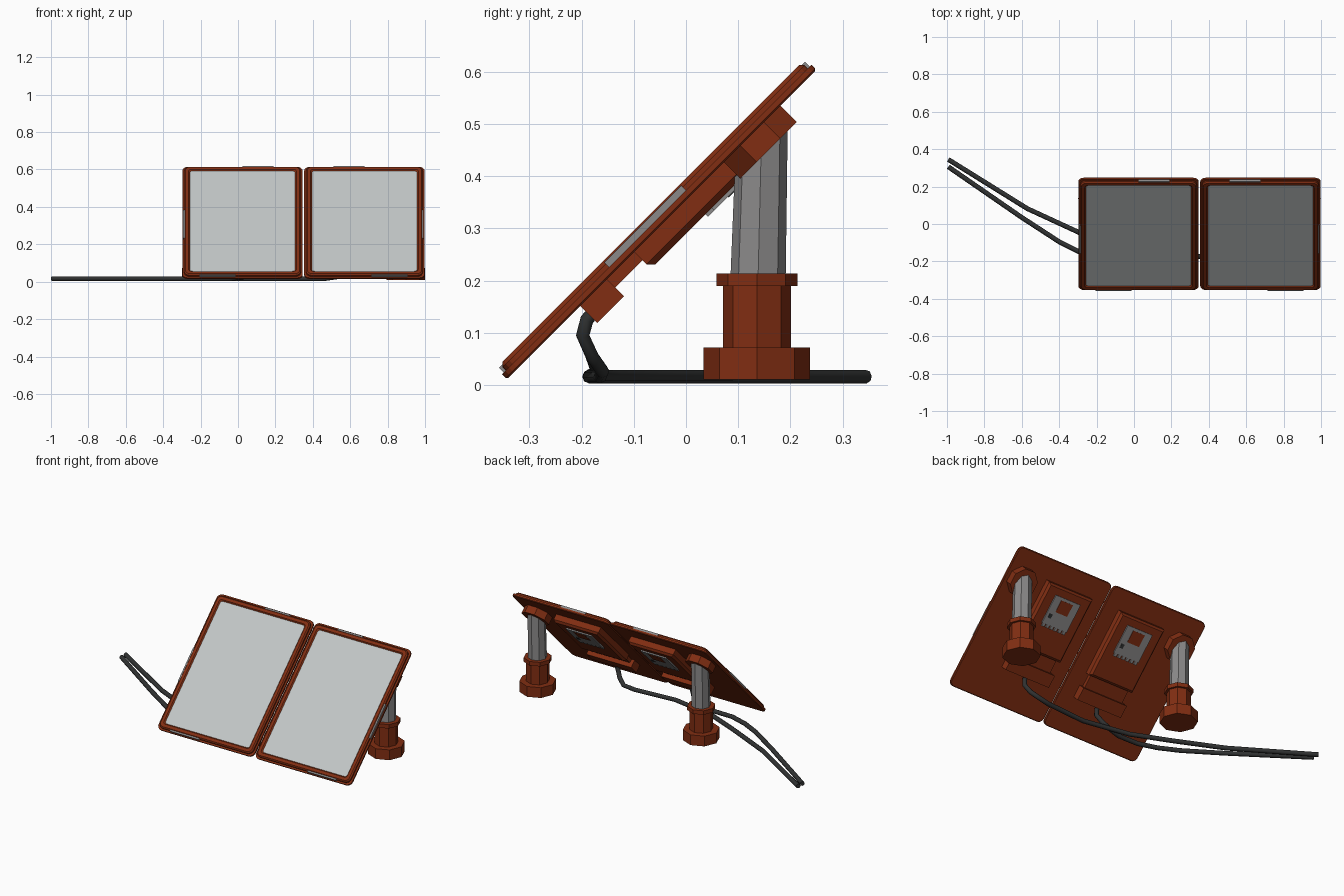
import bpy, bmesh, math
from mathutils import Vector

if "Cube" in bpy.data.objects:
    bpy.data.objects.remove(bpy.data.objects["Cube"])

R2 = math.sqrt(2)
MID = 0.35            # the pair of panels mirrors about this x


def material(name, rgb):
    m = bpy.data.materials.new(name)
    m.diffuse_color = (*rgb, 1)
    m.use_nodes = True
    m.node_tree.nodes["Principled BSDF"].inputs["Base Color"].default_value = m.diffuse_color
    return m


RUST = material("rust orange", (0.22, 0.027, 0.006))
GLASS = material("pale glass", (0.54, 0.57, 0.57))
STEEL = material("steel grey", (0.26, 0.255, 0.255))
BLACK = material("cable black", (0.03, 0.032, 0.032))


def tilt(x, v, w):
    """Panel space to world: v runs up the 45 degree slope, w is its normal."""
    return Vector((x, (v - w) / R2, (v + w) / R2))


def loft(name, loops, mat, closed=False):
    """Skin a list of equal loops; caps the ends, or joins them into a ring."""
    bm = bmesh.new()
    rows = [[bm.verts.new(p) for p in loop] for loop in loops]
    n = len(rows[0])
    pairs = list(zip(rows, rows[1:]))
    if closed:
        pairs.append((rows[-1], rows[0]))
    else:
        bm.faces.new(rows[0])
        bm.faces.new(rows[-1])
    for a, b in pairs:
        for i in range(n):
            j = (i + 1) % n
            bm.faces.new((a[i], a[j], b[j], b[i]))
    bmesh.ops.recalc_face_normals(bm, faces=bm.faces)
    me = bpy.data.meshes.new(name)
    bm.to_mesh(me)
    bm.free()
    me.materials.append(mat)
    ob = bpy.data.objects.new(name, me)
    bpy.context.collection.objects.link(ob)
    return ob


def round_rect(x0, x1, v0, v1, r, w, inset=0.0, seg=4):
    pts = []
    r = max(r - inset, 0.014)
    x0, x1, v0, v1 = x0 + inset, x1 - inset, v0 + inset, v1 - inset
    for k, (cx, cv) in enumerate(((x1 - r, v1 - r), (x0 + r, v1 - r),
                                  (x0 + r, v0 + r), (x1 - r, v0 + r))):
        for i in range(seg + 1):
            a = math.pi / 2 * (k + i / seg)
            pts.append(tilt(cx + r * math.cos(a), cv + r * math.sin(a), w))
    return pts


def box(name, x0, x1, v0, v1, w0, w1, mat, ch=0.0):
    """Box in panel space; ch chamfers the edge of its back (low w) side."""
    def rect(w, i):
        return [tilt(*p, w) for p in ((x0 + i, v0 + i), (x1 - i, v0 + i),
                                      (x1 - i, v1 - i), (x0 + i, v1 - i))]
    loops = [rect(w1, 0), rect(w0 + ch, 0)]
    if ch:
        loops.append(rect(w0, ch))
    else:
        loops[1] = rect(w0, 0)
    return loft(name, loops, mat)


def octagon(x, y, z, r):
    return [Vector((x + r * math.cos(i * math.pi / 4),
                    y + r * math.sin(i * math.pi / 4), z)) for i in range(8)]


V0, V1 = -0.235, 0.604
for s, side in ((-1, "left"), (1, "right")):
    def span(a, b):
        return sorted((MID + s * a, MID + s * b))

    # panel: back plate, raised frame and glass
    x0, x1 = span(0.004, 0.648)
    back = [round_rect(x0, x1, V0, V1, 0.03, w, i)
            for i, w in ((0.004, 0.250), (0, 0.254), (0, 0.264))]
    loft(side + "_back_plate", back, RUST)
    ring = [round_rect(x0, x1, V0, V1, 0.04, w, i)
            for i, w in ((0.010, 0.263), (0.010, 0.273), (0.017, 0.280),
                         (0.034, 0.280), (0.041, 0.273), (0.041, 0.263))]
    loft(side + "_frame", ring, RUST, closed=True)
    loft(side + "_glass", [round_rect(x0, x1, V0, V1, 0.04, w, 0.039)
                           for w in (0.262, 0.2735)], GLASS)

    # grey clips let into the rim: outer side, top and bottom
    a, b = span(0.625, 0.643)
    box(side + "_side_clip", a, b, 0.055, 0.264, 0.262, 0.277, STEEL)
    a, b = span(0.160, 0.326)
    box(side + "_top_clip", a, b, V1 - 0.022, V1 - 0.005, 0.262, 0.277, STEEL)
    a, b = span(0.363, 0.555)
    box(side + "_bottom_clip", a, b, V0 + 0.005, V0 + 0.022, 0.262, 0.277, STEEL)

    # housing on the back with cable block
    hx = MID + s * 0.25
    box(side + "_housing_base", hx - 0.13, hx + 0.13, -0.02, 0.49, 0.228, 0.252, RUST)
    box(side + "_housing", hx - 0.15, hx + 0.15, 0.110, 0.49, 0.205, 0.252, RUST, 0.012)
    box(side + "_cable_block", hx - 0.15, hx + 0.15, -0.036, 0.036, 0.204, 0.252, RUST)

    # grey control plate with square cover, small socket and ridges
    box(side + "_control_plate", hx - 0.085, hx + 0.085, 0.275, 0.44, 0.198, 0.21, STEEL)
    box(side + "_control_cover", hx - 0.04, hx + 0.04, 0.355, 0.425, 0.196, 0.2, RUST)
    box(side + "_control_socket", hx + 0.048, hx + 0.068, 0.312, 0.337, 0.196, 0.2, BLACK)
    for i in range(6):
        rx = hx - 0.08 + i * 0.028
        box(side + "_control_ridge", rx, rx + 0.018, 0.258, 0.276, 0.198, 0.21, STEEL)

    # leg: octagonal foot, sleeve, collar, shaft and tilted bracket
    lx, ly = MID + s * 0.547, 0.136
    foot = [octagon(lx, ly, z, r) for r, z in
            ((0.102, 0.01), (0.102, 0.072), (0.065, 0.072), (0.065, 0.190),
             (0.078, 0.190), (0.078, 0.214), (0.05, 0.214))]
    loft(side + "_leg_base", foot, RUST)
    top = octagon(lx, ly + 0.008, 0, 0.051)
    for p in top:
        p.z = p.y + 0.305
    loft(side + "_leg_shaft", [octagon(lx, ly + 0.002, 0.20, 0.053), top], STEEL)
    loft(side + "_leg_bracket",
         [[tilt(lx + r * math.cos((i + .5) * math.pi / 4),
                0.43 + r * math.sin((i + .5) * math.pi / 4), w) for i in range(8)]
          for r, w in ((0.083, 0.206), (0.083, 0.252))], RUST)


def cable(name, pts, r):
    cu = bpy.data.curves.new(name, 'CURVE')
    cu.dimensions = '3D'
    cu.bevel_depth = r
    cu.bevel_resolution = 2
    cu.use_fill_caps = True
    sp = cu.splines.new('POLY')
    sp.points.add(len(pts) - 1)
    for p, co in zip(sp.points, pts):
        p.co = (*co, 1)
    tmp = bpy.data.objects.new(name, cu)
    me = bpy.data.meshes.new_from_object(tmp)
    bpy.data.objects.remove(tmp)
    me.materials.clear()
    me.materials.append(BLACK)
    bpy.context.collection.objects.link(bpy.data.objects.new(name, me))


# cables drop from each block, then trail along the ground to the left
G = 0.016
cable("long_cable", [(0.60, -0.165, 0.155), (0.60, -0.190, 0.125), (0.595, -0.198, 0.095),
                     (0.57, -0.180, 0.055), (0.53, -0.160, 0.026), (0.46, -0.165, G),
                     (0.20, -0.185, G), (-0.08, -0.135, G), (-0.29, -0.047, G),
                     (-0.57, 0.082, G), (-0.993, 0.345, G)], 0.013)
cable("short_cable", [(0.10, -0.165, 0.155), (0.10, -0.190, 0.125), (0.095, -0.198, 0.095),
                      (0.07, -0.180, 0.055), (0.03, -0.170, 0.026), (-0.05, -0.186, G),
                      (-0.18, -0.184, G), (-0.29, -0.150, G), (-0.40, -0.095, G),
                      (-0.60, 0.035, G), (-0.993, 0.306, G)], 0.013)
